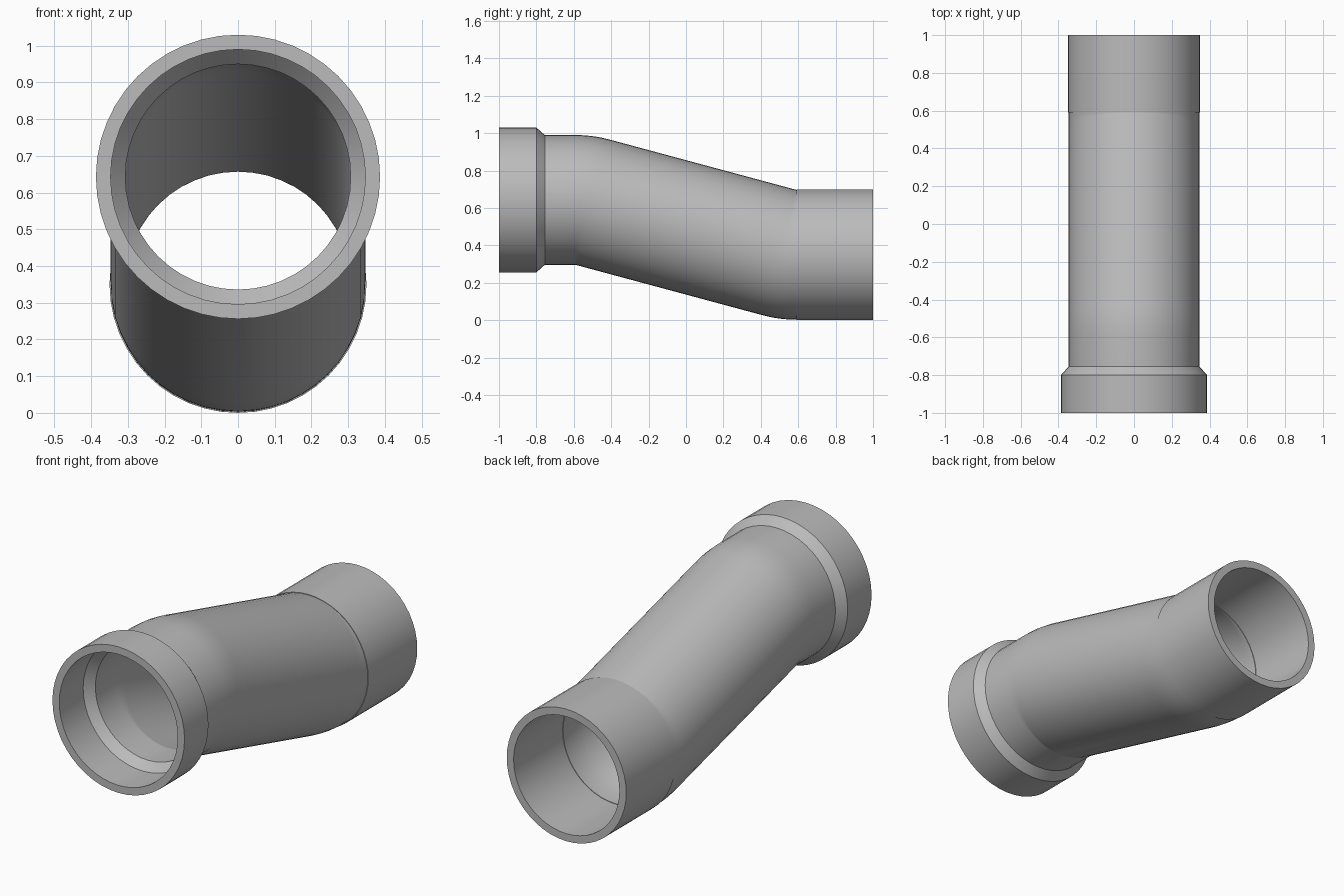
import bpy, bmesh
from math import sin, cos, pi, radians

if "Cube" in bpy.data.objects:
    bpy.data.objects.remove(bpy.data.objects["Cube"])

SIDES = 48
TILT = radians(15)
R_OUT, R_IN = 0.347, 0.307       # bent body
Z_HIGH, Z_LOW = 0.643, 0.35      # centre heights of the two ends

grey = bpy.data.materials.new("pipe_grey")
grey.diffuse_color = (0.5, 0.5, 0.5, 1)
grey.use_nodes = True
grey.node_tree.nodes["Principled BSDF"].inputs["Base Color"].default_value = grey.diffuse_color


def sweep(name, strips):
    """Join rings (y, z, tilt, radius) into tube walls, one per strip."""
    bm = bmesh.new()
    for strip in strips:
        rings = []
        for y, z, t, r in strip:
            ring = []
            for j in range(SIDES):
                a = 2 * pi * j / SIDES
                h = -r * cos(a)
                ring.append(bm.verts.new((r * sin(a), y + h * sin(t), z + h * cos(t))))
            rings.append(ring)
        for p, q in zip(rings, rings[1:]):
            for j in range(SIDES):
                k = (j + 1) % SIDES
                bm.faces.new((p[j], q[j], q[k], p[k]))
    # Collapse the edges that meet at the inside of each bend
    bmesh.ops.dissolve_degenerate(bm, dist=1e-5, edges=bm.edges[:])
    me = bpy.data.meshes.new(name)
    bm.to_mesh(me)
    bm.free()
    me.materials.append(grey)
    ob = bpy.data.objects.new(name, me)
    bpy.context.collection.objects.link(ob)
    bpy.ops.object.select_all(action='DESELECT')
    ob.select_set(True)
    bpy.context.view_layer.objects.active = ob
    bpy.ops.object.shade_smooth_by_angle(angle=radians(25))
    return ob


def straight(z, profile):
    return [(y, z, 0, r) for y, r in profile]


# Flared socket with tapered shoulder inside and out
sweep("socket", [straight(Z_HIGH, [
    (-0.755, R_IN), (-0.80, 0.347), (-1, 0.347),
    (-1, 0.387), (-0.80, 0.387), (-0.755, R_OUT)])])

# Offset body: two tight bends, each pivoting on the pipe's own edge
STEPS = 6
path = [(-0.755, Z_HIGH, 0)]
for i in range(STEPS + 1):
    t = TILT * i / STEPS
    path.append((-0.59 + R_OUT * sin(t), Z_HIGH - R_OUT + R_OUT * cos(t), t))
for i in range(STEPS, -1, -1):
    t = TILT * i / STEPS
    path.append((0.59 - R_OUT * sin(t), Z_LOW + R_OUT - R_OUT * cos(t), t))
sweep("offset_body", [[p + (R_OUT,) for p in path],
                      [p + (R_IN,) for p in reversed(path)]])

# Straight plain end, slightly wider than the body
sweep("plain_end", [straight(Z_LOW, [
    (0.59, R_OUT), (0.59, 0.35), (1, 0.35),
    (1, 0.31), (0.59, 0.31), (0.59, R_IN)])])
